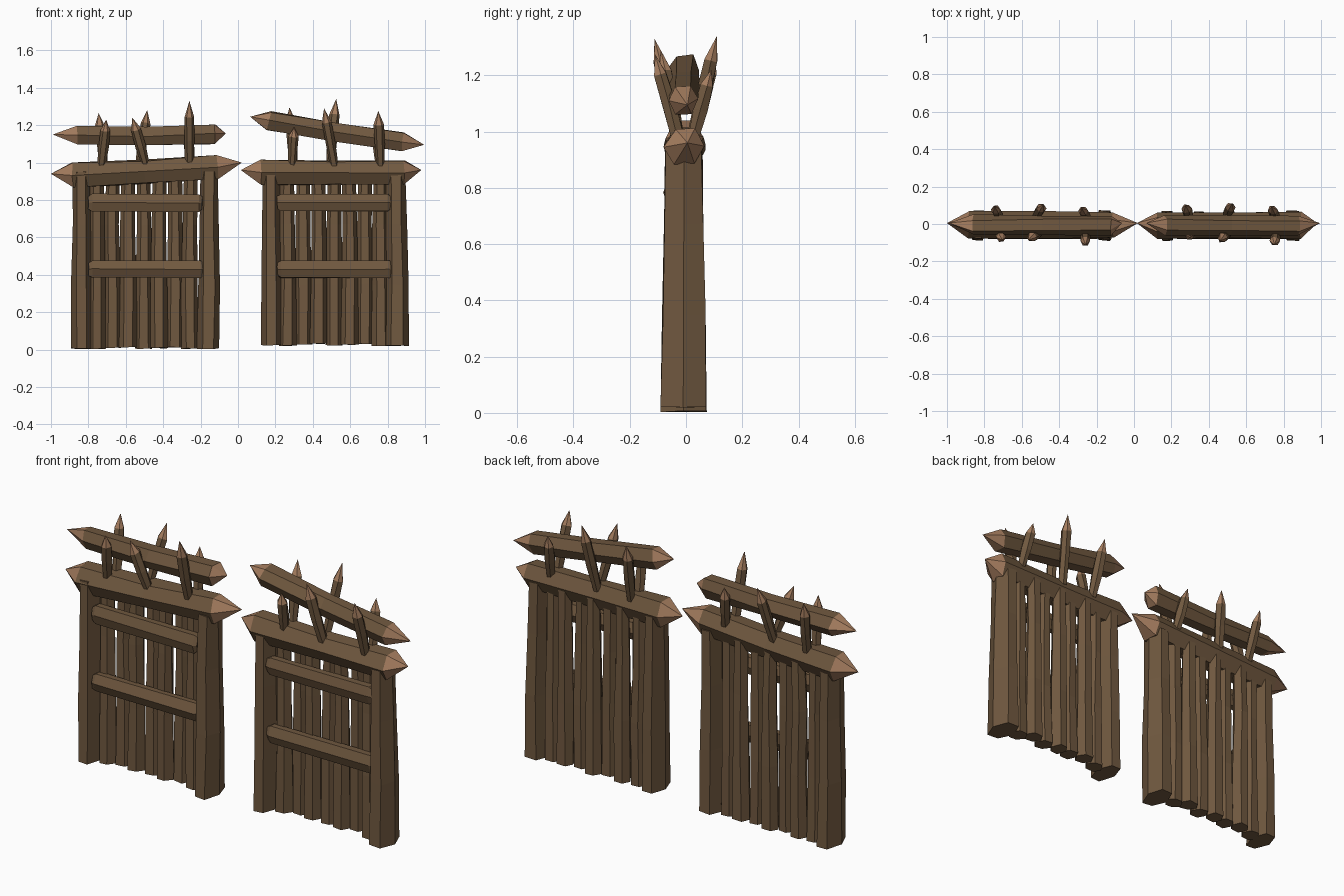
import bpy, bmesh, math, random
from mathutils import Vector

if "Cube" in bpy.data.objects:
    bpy.data.objects.remove(bpy.data.objects["Cube"])

random.seed(4)


def material(name, rgb):
    m = bpy.data.materials.new(name)
    m.diffuse_color = (*rgb, 1)
    m.use_nodes = True
    m.node_tree.nodes["Principled BSDF"].inputs["Base Color"].default_value = m.diffuse_color
    return m


WOOD = material("dark wood", (0.162, 0.098, 0.050))
CUT = material("cut wood tip", (0.376, 0.205, 0.114))


def log(name, path, sizes, u=(0, 1, 0), tips=(None, None), jitter=0.005, flat_caps=True):
    """Six-sided log along path; sizes = (half width along u, half depth) per point."""
    bm = bmesh.new()
    pts = [Vector(p) for p in path]
    axis = (pts[-1] - pts[0]).normalized()
    u = Vector(u)
    u = (u - axis * u.dot(axis)).normalized()
    v = axis.cross(u)
    rings = []
    for p, (a, b) in zip(pts, sizes):
        ring = []
        for k in range(6):
            t = k * math.pi / 3
            off = u * a * math.cos(t) + v * b * math.sin(t) / 0.866
            off += Vector([random.uniform(-jitter, jitter) for _ in range(3)])
            ring.append(bm.verts.new(p + off))
        rings.append(ring)
    for r0, r1 in zip(rings, rings[1:]):
        for k in range(6):
            bm.faces.new((r0[k], r0[(k + 1) % 6], r1[(k + 1) % 6], r1[k]))
    # ends: flat cap, or light hewn point
    for ring, tip in ((rings[0], tips[0]), (rings[-1], tips[1])):
        if tip is None:
            bm.faces.new(ring)
        else:
            apex = bm.verts.new(tip)
            for k in range(6):
                bm.faces.new((ring[k], ring[(k + 1) % 6], apex)).material_index = 1
    bmesh.ops.recalc_face_normals(bm, faces=bm.faces)
    me = bpy.data.meshes.new(name)
    bm.to_mesh(me)
    bm.free()
    me.materials.append(WOOD)
    me.materials.append(CUT)
    ob = bpy.data.objects.new(name, me)
    bpy.context.collection.objects.link(ob)


def upright(name, x, y, z0, z1, w, d, taper):
    """Post or plank, narrowing upward with a slight bend."""
    path = [(x + random.uniform(-.004, .004) * (i > 0), y, z0 + (z1 - z0) * t)
            for i, t in enumerate((0, .35, .7, 1))]
    sizes = [(w * s, d * s) for s in (1, 1 - taper * .3, 1 - taper * .7, 1 - taper)]
    log(name, path, sizes, u=(1, 0, 0), jitter=0.003)


def spiked_beam(name, tip0, end0, end1, tip1, a, b):
    """Horizontal beam with a point on both ends; points given as (x, z)."""
    y = -0.006
    mid = [((end0[0] * (1 - t) + end1[0] * t), y,
            end0[1] * (1 - t) + end1[1] * t - .006 * math.sin(math.pi * t)) for t in (0, .5, 1)]
    log(name, mid, [(a, b)] * 3,
        tips=((tip0[0], 0.005, tip0[1]), (tip1[0], 0.005, tip1[1])), jitter=0.006)


def stake(name, base, tip):
    """Small leaning stake with a sharpened top."""
    b, t = Vector(base), Vector(tip)
    log(name, [b, b.lerp(t, .4), b.lerp(t, .76)], [(.021, .020), (.026, .024), (.027, .022)],
        u=(1, 0, 0), tips=(None, t), jitter=0.003)


def gate(side, z0, posts, planks, rails, beam, crown, stakes):
    for x, w in posts:
        upright(side + "_post", x, -0.008, z0, .95, w, .080, .2)
    for i in range(7):
        x = planks[0] + (planks[1] - planks[0]) * i / 6
        upright(side + "_plank", x, .014 + (.012 if i % 2 else -.010), z0 + .004 * (i % 3),
                .95, .047, .040, .24)
    # cross rails with hewn shoulders
    for z, xa, xb in rails:
        log(side + "_rail", [(xa, -.045, z), (xa + .02, -.045, z), (xb - .02, -.045, z), (xb, -.045, z)],
            [(.024, .034), (.034, .046), (.034, .046), (.024, .034)], jitter=0.003)
    spiked_beam(side + "_lintel", *beam, .072, .062)
    spiked_beam(side + "_crown_log", *crown, .054, .049)
    for base, tip in stakes:
        stake(side + "_stake", base, tip)


F, B = -.030, .026   # front and back stake roots
gate("left", .005, [(-.835, .056), (-.158, .060)], (-.755, -.255),
     [(.785, -.80, -.19), (.43, -.80, -.18)],
     ((-1.0, .94), (-.885, .935), (-.11, .977), (.02, 1.0)),
     ((-.99, 1.15), (-.86, 1.143), (-.125, 1.152), (-.065, 1.155)),
     [((-.73, F, .98), (-.705, -.085, 1.23)), ((-.49, F, .98), (-.565, -.085, 1.24)),
      ((-.26, F, .98), (-.26, -.112, 1.33)), ((-.72, B, .98), (-.745, .095, 1.265)),
      ((-.53, B, .98), (-.485, .105, 1.28)), ((-.25, B, .98), (-.28, .085, 1.22))])
gate("right", .022, [(.178, .056), (.848, .064)], (.265, .762),
     [(.785, .21, .82), (.43, .21, .83)],
     ((.015, .96), (.12, .948), (.89, .95), (.98, .96)),
     ((.065, 1.245), (.165, 1.222), (.88, 1.112), (.995, 1.095)),
     [((.29, F, .98), (.30, -.07, 1.19)), ((.515, F, .98), (.46, -.09, 1.29)),
      ((.76, F, .98), (.75, -.11, 1.275)), ((.30, B, .98), (.275, .10, 1.295)),
      ((.49, B, .98), (.525, .11, 1.34)), ((.76, B, .98), (.735, .09, 1.22))])
